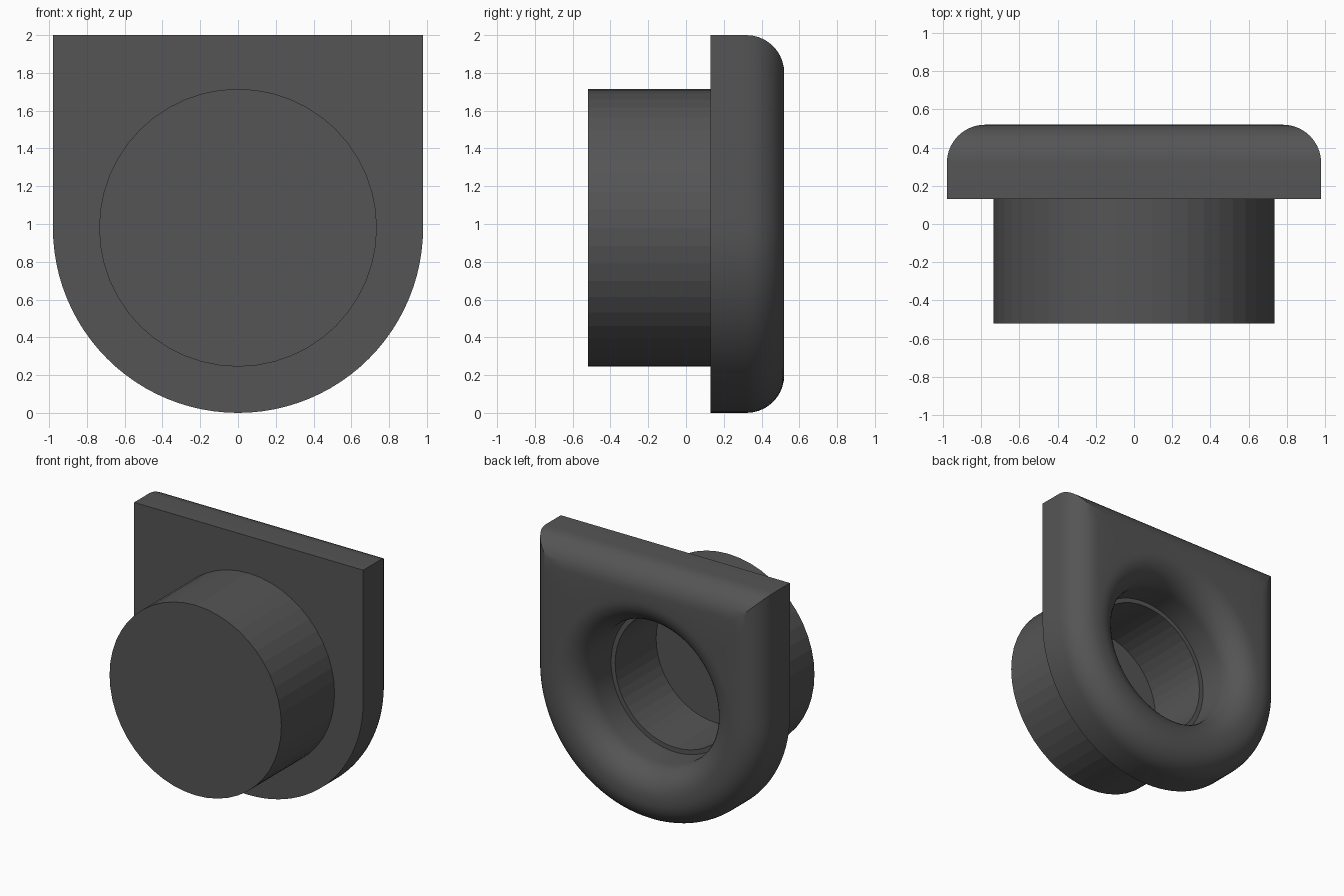
import bpy, bmesh, math

if "Cube" in bpy.data.objects:
    bpy.data.objects.remove(bpy.data.objects["Cube"])

HALF, CZ, TOP = 0.98, 0.98, 1.02      # arch half width, arch centre height, centre to top
FRONT, BACK, FILLET = 0.13, 0.52, 0.20
HOLE, BORE, CUP = 0.55, 0.515, 0.735
CUP_FRONT, FLOOR = -0.52, -0.37

grey = bpy.data.materials.new("dark_grey")
grey.diffuse_color = (0.09, 0.09, 0.09, 1)
grey.use_nodes = True
grey.node_tree.nodes["Principled BSDF"].inputs["Base Color"].default_value = grey.diffuse_color


def circle(r, y, n):
    return [(r * math.cos(2 * math.pi * i / n), y, CZ + r * math.sin(2 * math.pi * i / n))
            for i in range(n)]


def arch(inset, y, n):
    """Square top, round bottom, shrunk evenly by inset."""
    pts = []
    for i in range(n):
        a = 2 * math.pi * i / n
        c, s = math.cos(a), math.sin(a)
        if i <= n // 2:                # upper half follows the square
            m = max(abs(c), abs(s))
            pts.append((c / m * (HALF - inset), y, CZ + s / m * (TOP - inset)))
        else:
            pts.append((c * (HALF - inset), y, CZ + s * (HALF - inset)))
    return pts


def skin(name, rings, closed=False, caps=False):
    """Join successive rings of points with quads."""
    bm = bmesh.new()
    loops = [[bm.verts.new(p) for p in ring] for ring in rings]
    pairs = list(zip(loops, loops[1:]))
    if closed:
        pairs.append((loops[-1], loops[0]))
    for a, b in pairs:
        n = len(a)
        for i in range(n):
            j = (i + 1) % n
            bm.faces.new((a[i], a[j], b[j], b[i]))
    if caps:
        bm.faces.new(loops[0])
        bm.faces.new(loops[-1])
    bmesh.ops.recalc_face_normals(bm, faces=bm.faces)
    me = bpy.data.meshes.new(name)
    bm.to_mesh(me)
    bm.free()
    me.materials.append(grey)
    ob = bpy.data.objects.new(name, me)
    bpy.context.collection.objects.link(ob)
    return ob


# Arched plate: rounded rear edge, rounded mouth around the hole
N, SEG = 96, 10
steps = [math.pi / 2 * k / SEG for k in range(SEG + 1)]
rings = [arch(0, FRONT, N)]
rings += [arch(FILLET * (1 - math.cos(t)), BACK - FILLET + FILLET * math.sin(t), N) for t in steps]
rings += [circle(HOLE + FILLET * (1 - math.cos(t)), BACK - FILLET + FILLET * math.sin(t), N)
          for t in reversed(steps)]
rings += [circle(HOLE, FRONT, N)]
plate = skin("arched_plate", rings, closed=True)
bpy.context.view_layer.objects.active = plate
plate.select_set(True)
bpy.ops.object.shade_smooth_by_angle(angle=math.radians(30))

# Round cup: outer wall, rim, bore and floor
M = 48
skin("round_cup", [circle(CUP, CUP_FRONT, M), circle(CUP, FRONT, M),
                   circle(BORE, FRONT, M), circle(BORE, FLOOR, M)], caps=True)
